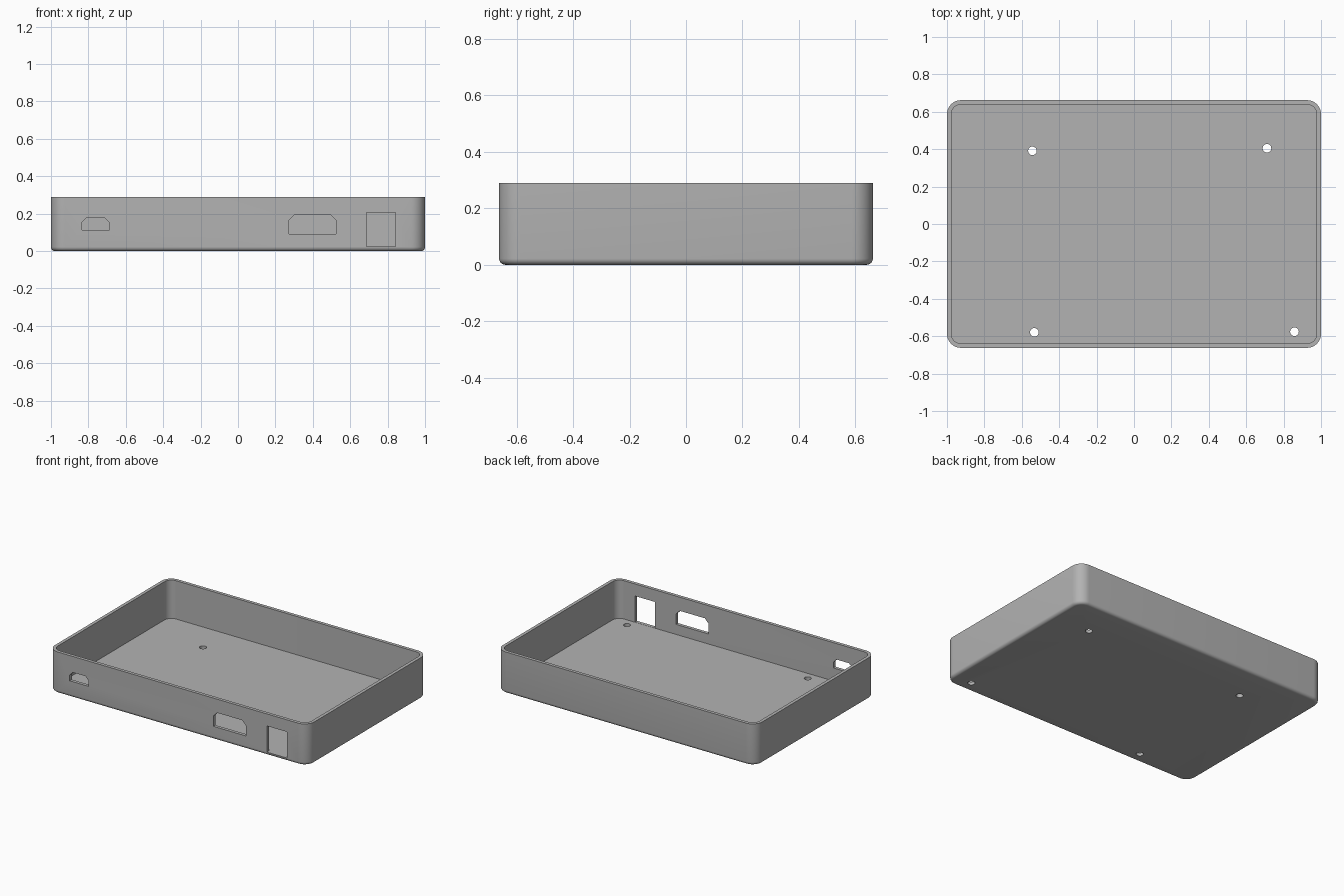
import bpy, bmesh, math

if "Cube" in bpy.data.objects:
    bpy.data.objects.remove(bpy.data.objects["Cube"])

HX, HY, H = 1.0, 0.662, 0.289      # half sizes and height
WALL, FLOOR = 0.023, 0.022
CORNER, FILLET = 0.075, 0.022
SEG = 10

grey = bpy.data.materials.new("grey plastic")
grey.diffuse_color = (0.45, 0.45, 0.45, 1)
grey.use_nodes = True
grey.node_tree.nodes["Principled BSDF"].inputs["Base Color"].default_value = grey.diffuse_color


def make_object(name, bm):
    bmesh.ops.recalc_face_normals(bm, faces=bm.faces)
    mesh = bpy.data.meshes.new(name)
    bm.to_mesh(mesh)
    bm.free()
    mesh.materials.append(grey)
    obj = bpy.data.objects.new(name, mesh)
    bpy.context.collection.objects.link(obj)
    return obj


def rounded_ring(bm, inset, z):
    """Rounded rectangle loop, moved inwards by inset."""
    r = CORNER - inset
    verts = []
    for k, (sx, sy) in enumerate([(1, 1), (-1, 1), (-1, -1), (1, -1)]):
        for i in range(SEG + 1):
            a = math.pi / 2 * (k + i / SEG)
            verts.append(bm.verts.new((sx * (HX - CORNER) + r * math.cos(a),
                                       sy * (HY - CORNER) + r * math.sin(a), z)))
    return verts


def prism(name, points, offset):
    """Cutter: a flat outline swept along offset."""
    bm = bmesh.new()
    face = bm.faces.new([bm.verts.new(p) for p in points])
    new = bmesh.ops.extrude_face_region(bm, geom=[face])["geom"]
    bmesh.ops.translate(bm, vec=offset,
                        verts=[v for v in new if isinstance(v, bmesh.types.BMVert)])
    return make_object(name, bm)


# Tray shell: rounded bottom edge, outer wall, rim, inner wall, floor
profile = []
for i in range(7):
    a = math.pi / 2 * i / 6
    profile.append((FILLET * (1 - math.sin(a)), FILLET * (1 - math.cos(a))))
profile += [(0, H), (WALL, H), (WALL, FLOOR)]
bm = bmesh.new()
rings = [rounded_ring(bm, d, z) for d, z in profile]
for a, b in zip(rings, rings[1:]):
    n = len(a)
    for i in range(n):
        bm.faces.new((a[i], a[(i + 1) % n], b[(i + 1) % n], b[i]))
bm.faces.new(rings[0])
bm.faces.new(rings[-1])
tray = make_object("case_tray", bm)

# Port openings in the front wall: x0, x1, z0, z1, top corner chamfer
cutters = []
for name, x0, x1, z0, z1, c in [("small_port", -0.834, -0.688, 0.113, 0.178, 0.025),
                                ("wide_port", 0.273, 0.525, 0.092, 0.194, 0.03),
                                ("square_port", 0.686, 0.841, FLOOR + 0.001, 0.205, 0)]:
    if c:
        top = [(x1, z1 - c), (x1 - c, z1), (x0 + c, z1), (x0, z1 - c)]
    else:
        top = [(x1, z1), (x0, z1)]
    outline = [(x0, z0), (x1, z0)] + top
    cutters.append(prism(name + "_cutter", [(x, -HY - 0.05, z) for x, z in outline],
                         (0, 0.1, 0)))

# Screw holes through the floor
for x, y in [(-0.543, 0.391), (0.711, 0.405), (-0.533, -0.579), (0.858, -0.576)]:
    circle = [(x + 0.023 * math.cos(t * math.pi / 12),
               y + 0.023 * math.sin(t * math.pi / 12), -0.05) for t in range(24)]
    cutters.append(prism("screw_hole_cutter", circle, (0, 0, 0.12)))

bpy.context.view_layer.objects.active = tray
tray.select_set(True)
for cutter in cutters:
    mod = tray.modifiers.new("cut", 'BOOLEAN')
    mod.operation, mod.solver, mod.object = 'DIFFERENCE', 'EXACT', cutter
    bpy.ops.object.modifier_apply(modifier=mod.name)
    bpy.data.objects.remove(cutter)

bpy.ops.object.shade_smooth_by_angle(angle=math.radians(30))
